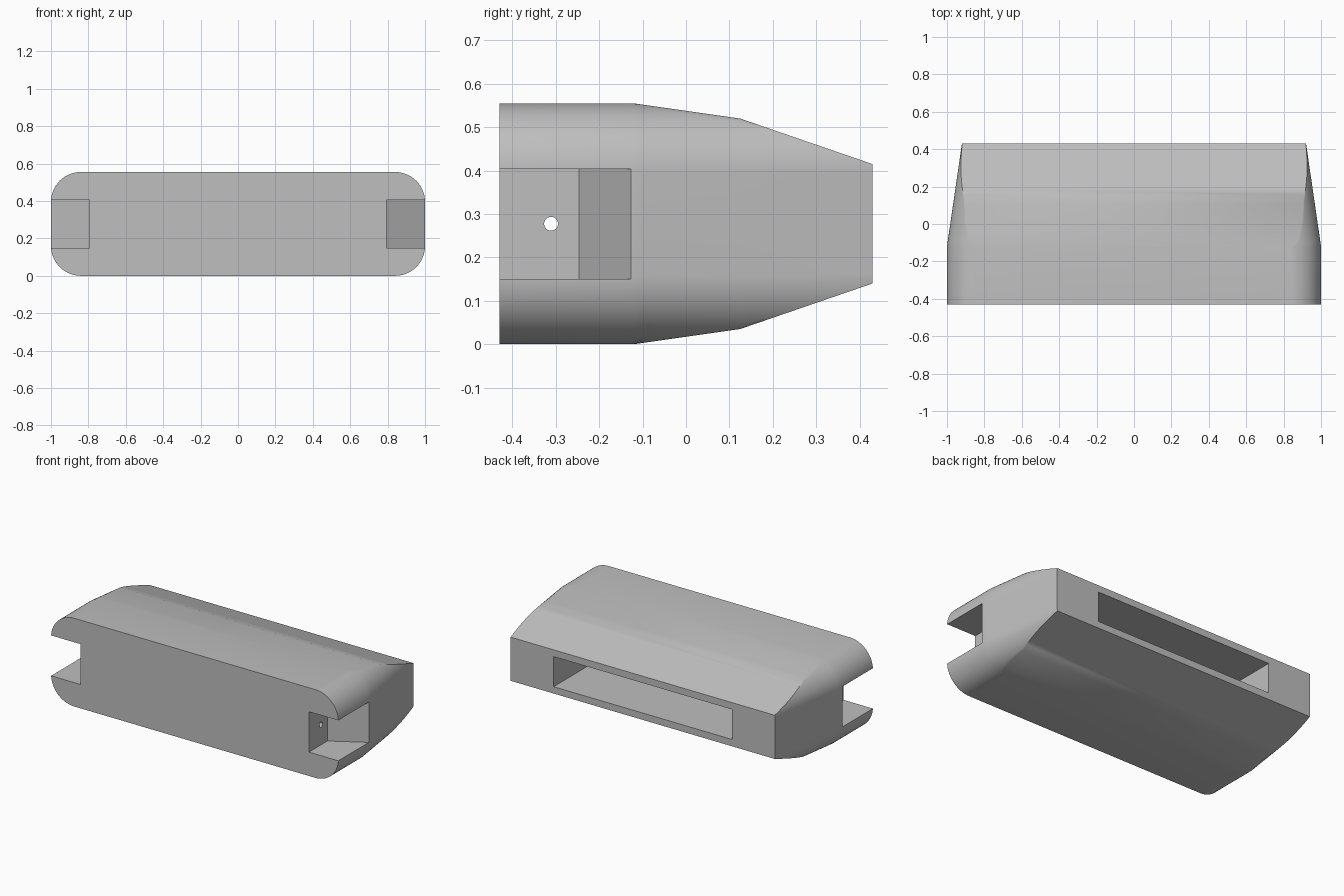
import bpy, bmesh, math

cube = bpy.data.objects.get("Cube")
if cube:
    bpy.data.objects.remove(cube)

grey = bpy.data.materials.new("light_grey")
grey.use_nodes = True
colour = (0.52, 0.52, 0.52, 1)
grey.diffuse_color = colour
grey.node_tree.nodes["Principled BSDF"].inputs["Base Color"].default_value = colour

HEIGHT, MID, RADIUS, BACK = 0.555, 0.2775, 0.16, 0.43
ARC_STEPS = 14


def make_object(name, bm):
    bmesh.ops.recalc_face_normals(bm, faces=bm.faces)
    mesh = bpy.data.meshes.new(name)
    bm.to_mesh(mesh)
    bm.free()
    obj = bpy.data.objects.new(name, mesh)
    bpy.context.collection.objects.link(obj)
    mesh.materials.append(grey)
    return obj


def loft(name, rings):
    """Skin a row of closed rings and cap both ends."""
    bm = bmesh.new()
    rows = [[bm.verts.new(p) for p in ring] for ring in rings]
    n = len(rows[0])
    for a, b in zip(rows, rows[1:]):
        for i in range(n):
            j = (i + 1) % n
            bm.faces.new((a[i], a[j], b[j], b[i]))
    bm.faces.new(rows[0])
    bm.faces.new(rows[-1])
    return make_object(name, bm)


def body_ring(y):
    """Rounded cross-section, narrowing and flattening to the back."""
    side = 1 - 0.08 * max(0, (y + 0.12) / 0.55)
    if y <= -0.12:
        top = HEIGHT
    elif y <= 0.125:
        top = HEIGHT - 0.035 * (y + 0.12) / 0.245
    else:
        top = 0.52 - 0.105 * (y - 0.125) / 0.305
    end = math.asin(min(1, (top - HEIGHT + RADIUS) / RADIUS))
    arc = []
    for i in range(ARC_STEPS + 1):
        t = end * i / ARC_STEPS
        arc.append((side - RADIUS + RADIUS * math.cos(t),
                    HEIGHT - RADIUS - MID + RADIUS * math.sin(t)))
    right = [(x, -z) for x, z in reversed(arc)] + arc
    outline = right + [(-x, z) for x, z in reversed(right)]
    return [(x, y, MID + z) for x, z in outline]


# Main body
stations = [-BACK, -0.12]
stations += [-0.12 + 0.245 * i / 10 for i in range(1, 11)]
stations += [0.125 + 0.305 * i / 10 for i in range(1, 11)]
body = loft("body", [body_ring(y) for y in stations])


def cut(cutter):
    mod = body.modifiers.new(cutter.name, "BOOLEAN")
    mod.operation = "DIFFERENCE"
    mod.solver = "EXACT"
    mod.object = cutter
    bpy.context.view_layer.objects.active = body
    bpy.ops.object.modifier_apply(modifier=mod.name)
    bpy.data.objects.remove(cutter)


def prism(name, outline, low, high):
    return loft(name, [[(x, y, z) for x, y in outline] for z in (low, high)])


# Deep slot in the back
w = 0.62
cut(prism("back_slot", [(-w, -0.36), (w, -0.36), (w, 0.6), (-w, 0.6)], 0.183, 0.372))

# Front corner notches with a slanted rear wall, and pin holes into the slot
for s in (-1, 1):
    notch = [(0.795, -0.6), (0.795, -0.247), (1.205, -0.007), (1.205, -0.6)]
    cut(prism("corner_notch", [(s * x, y) for x, y in notch], 0.15, 0.404))
    ring = [(math.cos(k * math.pi / 12), math.sin(k * math.pi / 12)) for k in range(24)]
    cut(loft("pin_hole", [[(s * x, -0.311 + 0.016 * c, MID + 0.016 * d)
                           for c, d in ring] for x in (0.55, 0.85)]))

# Smooth the rounded edges, keep the cut edges crisp
bpy.ops.object.select_all(action="DESELECT")
body.select_set(True)
bpy.context.view_layer.objects.active = body
bpy.ops.object.shade_smooth_by_angle(angle=math.radians(48))
